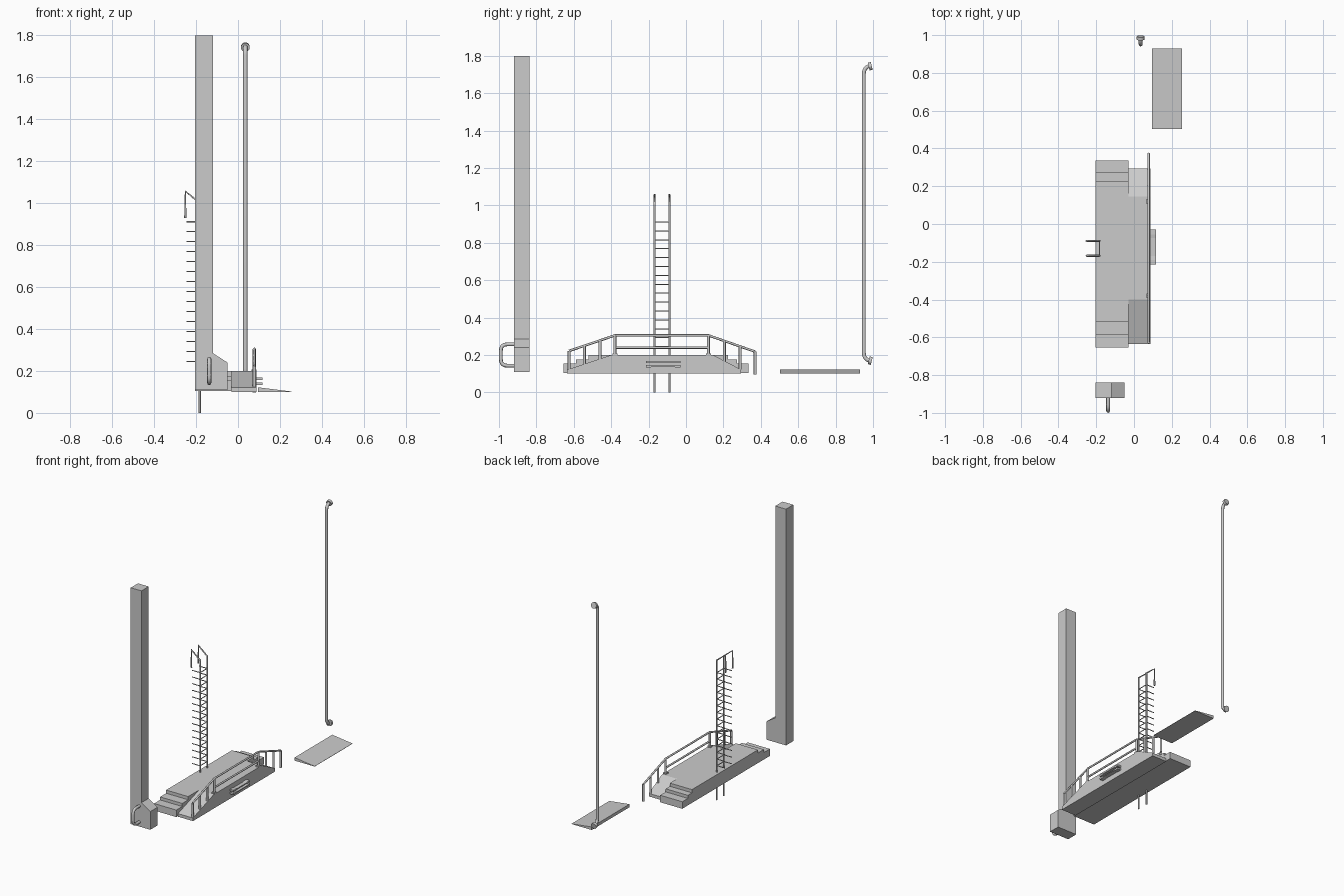
import bpy, bmesh
from mathutils import Vector

if "Cube" in bpy.data.objects:
    bpy.data.objects.remove(bpy.data.objects["Cube"])


def prism(name, profile, axis, lo, hi):
    """Extrude a 2D profile; axis 'x' takes (y,z) points, 'y' takes (x,z) points."""
    bm = bmesh.new()
    put = (lambda p: (lo, *p)) if axis == 'x' else (lambda p: (p[0], lo, p[1]))
    face = bm.faces.new([bm.verts.new(put(p)) for p in profile])
    ext = bmesh.ops.extrude_face_region(bm, geom=[face])
    d = Vector((hi - lo, 0, 0)) if axis == 'x' else Vector((0, hi - lo, 0))
    bmesh.ops.translate(bm, vec=d, verts=[v for v in ext['geom'] if isinstance(v, bmesh.types.BMVert)])
    bmesh.ops.recalc_face_normals(bm, faces=bm.faces)
    me = bpy.data.meshes.new(name)
    bm.to_mesh(me)
    bm.free()
    ob = bpy.data.objects.new(name, me)
    bpy.context.collection.objects.link(ob)
    return ob


def tubes(name, paths, radius, res=2):
    """Round bars along one or more polylines, joined in one curve object."""
    cu = bpy.data.curves.new(name, 'CURVE')
    cu.dimensions = '3D'
    cu.bevel_depth = radius
    cu.bevel_resolution = res
    cu.use_fill_caps = True
    for path in paths:
        sp = cu.splines.new('POLY')
        sp.points.add(len(path) - 1)
        for pt, co in zip(sp.points, path):
            pt.co = (*co, 1)
    ob = bpy.data.objects.new(name, cu)
    bpy.context.collection.objects.link(ob)
    return ob


def rounded(path, r, steps=5):
    """Replace the inner corners of a path by quadratic bends."""
    pts = [Vector(p) for p in path]
    out = [pts[0]]
    for a, b, c in zip(pts, pts[1:], pts[2:]):
        p, q = b + (a - b).normalized() * r, b + (c - b).normalized() * r
        for i in range(steps + 1):
            t = i / steps
            out.append(p * (1 - t) ** 2 + b * 2 * t * (1 - t) + q * t * t)
    return out + [pts[-1]]


def disc(name, centre, direction, radius, depth):
    bpy.ops.mesh.primitive_cylinder_add(vertices=16, radius=radius, depth=depth, location=centre)
    ob = bpy.context.object
    ob.name = name
    ob.rotation_euler = Vector(direction).to_track_quat('Z', 'Y').to_euler()
    bpy.ops.object.shade_smooth_by_angle()


# tall column with its wider foot
prism("column", [(-.205, .11), (-.05, .11), (-.05, .24), (-.12, .285), (-.12, 1.8), (-.205, 1.8)],
      'y', -.92, -.838)
# grab loop on the column foot
tubes("column_handle", [rounded([(-.137, -.915, .257), (-.137, -.99, .257),
                                 (-.137, -.99, .143), (-.137, -.915, .143)], .035)], .01)

# stepped walkway
prism("stepped_platform", [(-.655, .105), (-.655, .155), (-.588, .155), (-.588, .177), (-.52, .177),
                           (-.52, .2), (.225, .2), (.225, .177), (.272, .177), (.272, .155),
                           (.335, .155), (.335, .105)], 'x', -.205, -.03)
# ramped walkway beside it
prism("ramp_platform", [(-.635, .1), (-.635, .122), (-.4, .2), (.145, .2), (.295, .122), (.295, .1)],
      'x', -.03, .088)


def ramp_z(y):
    if y > .295:
        return .1
    return min(.2, .122 + (y + .635) * .332, .122 + (.295 - y) * .52)


# handrail: top rail, mid rail and posts
X = .078
top = [(X, -.625, .222), (X, -.38, .305), (X, .12, .305), (X, .37, .218)]
tubes("handrail", [top, [(X, -.38, .24), (X, .12, .24)]], .0065)


def rail_z(y):
    return .305 - max(0, -.38 - y, y - .12) * .345


ys = [-.625, -.543, -.46, -.38, .12, .205, .29, .37]
tubes("handrail_posts", [[(X, y, ramp_z(y) - .003), (X, y, rail_z(y))] for y in ys], .008)
for y in (-.38, .12):
    prism("post_base", [(y - .013, .2), (y - .013, .208), (y + .013, .208), (y + .013, .2)],
          'x', X - .013, X + .01)

# pair of step bars on the outer side
for z in (.14, .162):
    prism("side_bar", [(-.215, z - .006), (-.215, z + .006), (-.19, z + .006), (-.17, z + .003),
                       (-.075, z + .003), (-.055, z + .006), (-.03, z + .006), (-.03, z - .006),
                       (-.055, z - .006), (-.075, z - .003), (-.17, z - .003), (-.19, z - .006)],
          'x', .086, .116)

# ladder: rails with hooked tops, rungs and side pegs
LX, sides = -.182, (-.168, -.089)
tubes("ladder_rails", [[(LX, y, 0), (LX, y, 1.0), (-.251, y, 1.057), (-.251, y, .93)] for y in sides], .0055)
rungs = []
for i in range(15):
    z = .245 + i * .0476
    rungs.append([(LX, sides[0], z), (LX, sides[1], z)])
    rungs += [[(LX, y, z), (-.245, y, z)] for y in sides]
tubes("ladder_rungs", rungs, .003, 1)

# thin wedge ramp
prism("wedge_plate", [(.095, .1), (.255, .1), (.255, .102), (.095, .122)], 'y', .503, .93)

# tall pipe with bent, flanged ends
pipe = rounded([(.035, .985, 1.748), (.035, .951, 1.735), (.035, .951, .18), (.035, .985, .168)], .03)
tubes("tall_pipe", [pipe], .0105, 3)
disc("pipe_flange_top", (.035, .985, 1.744), (0, 1, .25), .021, .017)
disc("pipe_flange_bottom", (.035, .985, .17), (0, 1, -.25), .021, .017)
